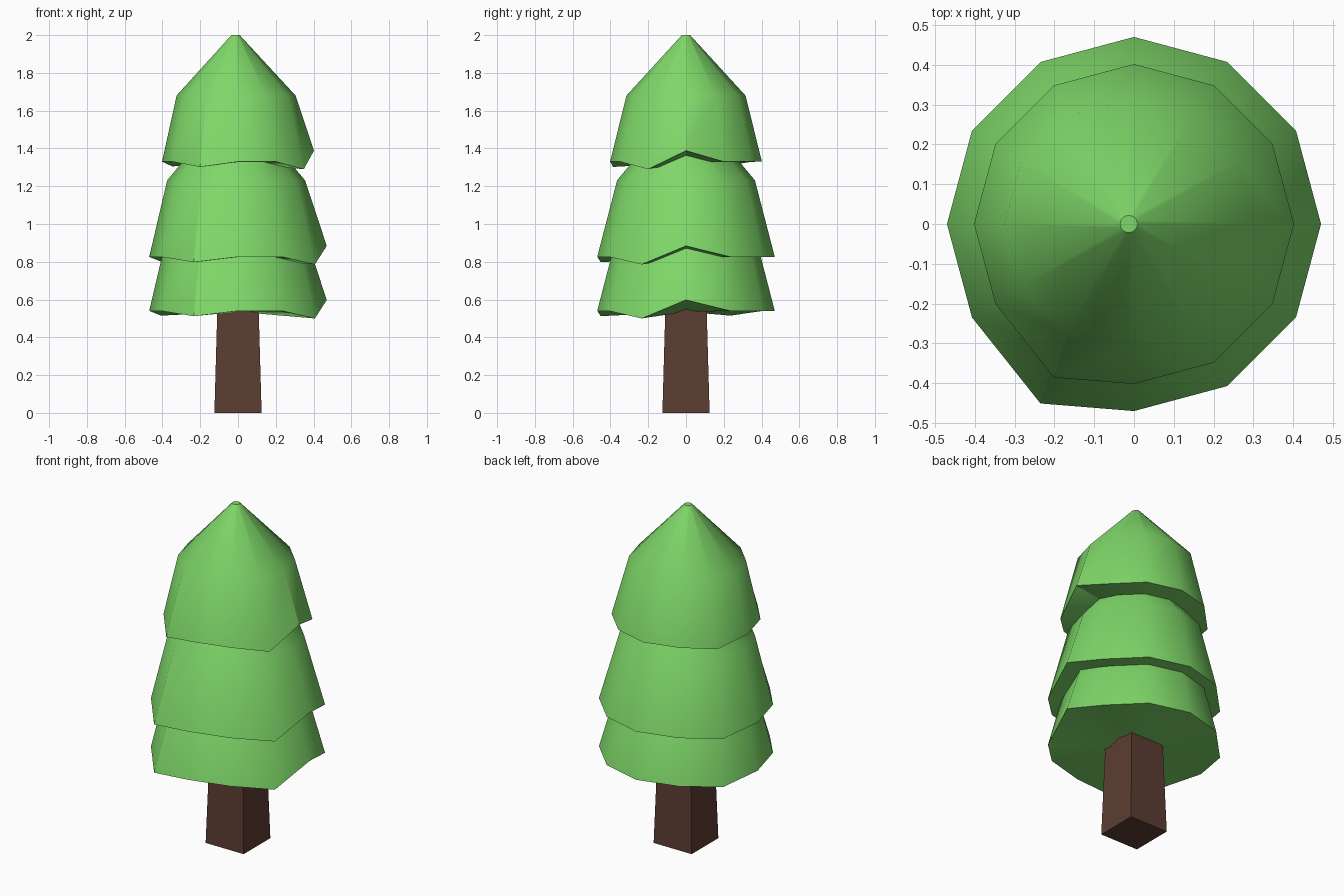
import bpy, bmesh, math

if "Cube" in bpy.data.objects:
    bpy.data.objects.remove(bpy.data.objects["Cube"])

SIDES = 12


def material(name, rgb):
    mat = bpy.data.materials.new(name)
    mat.diffuse_color = (*rgb, 1)
    mat.use_nodes = True
    mat.node_tree.nodes["Principled BSDF"].inputs["Base Color"].default_value = mat.diffuse_color
    return mat


def add_object(name, bm, mat, smooth_angle=None):
    bmesh.ops.recalc_face_normals(bm, faces=bm.faces)
    mesh = bpy.data.meshes.new(name)
    bm.to_mesh(mesh)
    bm.free()
    mesh.materials.append(mat)
    obj = bpy.data.objects.new(name, mesh)
    bpy.context.collection.objects.link(obj)
    if smooth_angle:
        bpy.ops.object.select_all(action='DESELECT')
        obj.select_set(True)
        bpy.context.view_layer.objects.active = obj
        bpy.ops.object.shade_smooth_by_angle(angle=math.radians(smooth_angle))
    return obj


# Ragged rim: height offset per rim corner (index = angle / 30 degrees)
RIM_OFFSETS = {0: 0.058, 5: -0.025, 8: -0.028, 11: -0.04}


def foliage_tier(name, base_z, rim_r, rings, mat):
    """Skirt with a ragged rim; rings are (radius, z, x shift) going up."""
    bm = bmesh.new()
    loops = []
    for level, (r, z, shift) in enumerate([(rim_r, base_z, 0)] + rings):
        loop = []
        for i in range(SIDES):
            a = math.tau * i / SIDES
            x, y, dz = r * math.cos(a), r * math.sin(a), 0
            if level == 0:
                dz = RIM_OFFSETS.get(i, 0)
                if i == 8:          # one corner pulled forward
                    y *= 1.108
            loop.append(bm.verts.new((x + shift, y, z + dz)))
        loops.append(loop)
    for low, high in zip(loops, loops[1:]):
        for i in range(SIDES):
            j = (i + 1) % SIDES
            bm.faces.new((low[i], low[j], high[j], high[i]))
    bm.faces.new(loops[-1])
    # underside
    centre = bm.verts.new((0, 0, base_z - 0.005))
    for i in range(SIDES):
        bm.faces.new((loops[0][(i + 1) % SIDES], loops[0][i], centre))
    return add_object(name, bm, mat, 35)


green = material("leaf_green", (0.21, 0.68, 0.14))
brown = material("bark_brown", (0.107, 0.047, 0.033))

# Foliage, bottom to top
for name, z in (("lower_foliage", 0.54), ("middle_foliage", 0.826)):
    foliage_tier(name, z, 0.47,
                 [(0.365, z + 0.405, -0.01), (0.02, z + 0.82, -0.013)], green)
foliage_tier("top_foliage", 1.33, 0.402,
             [(0.315, 1.68, -0.01), (0.022, 2.0, -0.013)], green)

# Tapered square trunk
bm = bmesh.new()
bmesh.ops.create_cube(bm, size=1)
for v in bm.verts:
    half = 0.125 if v.co.z < 0 else 0.108
    v.co = (math.copysign(half, v.co.x), math.copysign(half, v.co.y),
            0 if v.co.z < 0 else 0.6)
add_object("trunk", bm, brown)
